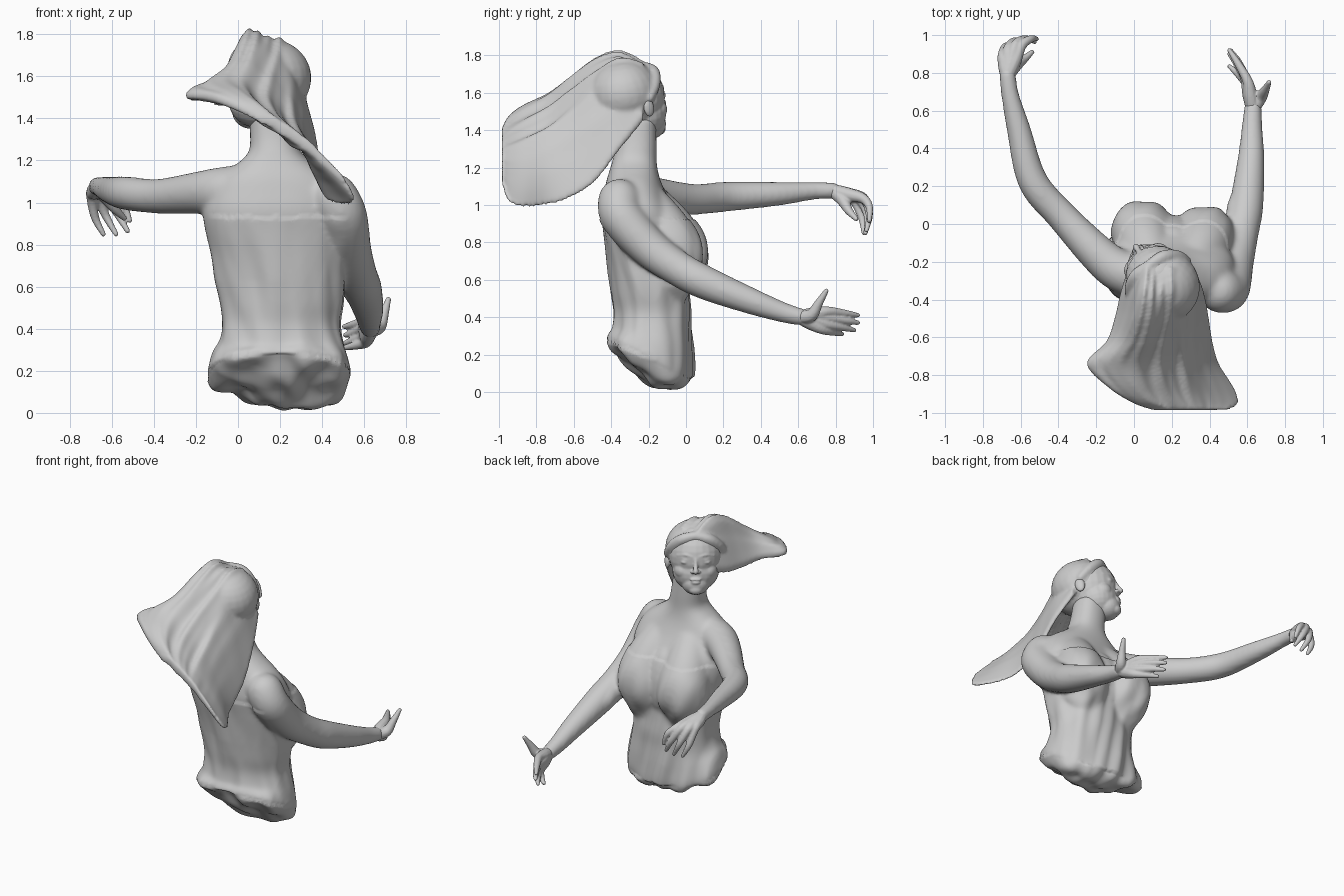
import bpy, bmesh, math
from mathutils import Vector, Matrix, noise

def spline(keys, n):
    """Catmull-Rom samples through equally long tuples."""
    out, m = [], len(keys) - 1
    for i in range(n + 1):
        t = i / n * m
        k = min(int(t), m - 1)
        t -= k
        a, b, c, d = (keys[min(max(k + j, 0), m)] for j in (-1, 0, 1, 2))
        out.append([0.5 * (2 * q + (r - p) * t + (2 * p - 5 * q + 4 * r - s) * t * t
                    + (3 * q - p - 3 * r + s) * t ** 3) for p, q, r, s in zip(a, b, c, d)])
    return out

def loft(bm, rings):
    vs = [[bm.verts.new(p) for p in r] for r in rings]
    n = len(vs[0])
    for a, b in zip(vs, vs[1:]):
        for i in range(n):
            j = (i + 1) % n
            bm.faces.new((a[i], a[j], b[j], b[i]))
    bm.faces.new(vs[0][::-1])
    bm.faces.new(vs[-1])

def ball(bm, c, r):
    bmesh.ops.create_uvsphere(bm, u_segments=24, v_segments=14, radius=1,
                              matrix=Matrix.Translation(c) @ Matrix.Diagonal((*r, 1)))

def tube(bm, keys, n=24, seg=20):
    """Round-ended limb through (x, y, z, radius) keys."""
    pts = spline(keys, n)
    side, rings = Vector((0.37, 0.21, 0.9)), []
    for i, p in enumerate(pts):
        t = (Vector(pts[min(i + 1, n)][:3]) - Vector(pts[max(i - 1, 0)][:3])).normalized()
        side = (side - t * side.dot(t)).normalized()
        up = t.cross(side)
        rings.append([Vector(p[:3]) + p[3] * (math.cos(a) * side + math.sin(a) * up)
                      for a in (math.tau * k / seg for k in range(seg))])
    loft(bm, rings)
    for p in (pts[0], pts[-1]):
        ball(bm, p[:3], (p[3] * 0.98,) * 3)

def finish(bm, name, voxel, smooth, matrix=None):
    """Fuse overlapping pieces into one smooth sculpted surface."""
    if matrix:
        bm.transform(matrix)
    bmesh.ops.recalc_face_normals(bm, faces=bm.faces)
    me = bpy.data.meshes.new(name)
    bm.to_mesh(me)
    bm.free()
    ob = bpy.data.objects.new(name, me)
    bpy.context.collection.objects.link(ob)
    bpy.context.view_layer.objects.active = ob
    ob.select_set(True)
    m = ob.modifiers.new("fuse", 'REMESH')
    m.mode, m.voxel_size, m.use_smooth_shade = 'VOXEL', voxel, True
    s = ob.modifiers.new("soften", 'SMOOTH')
    s.factor, s.iterations = 0.5, smooth
    for mod in ("fuse", "soften"):
        bpy.ops.object.modifier_apply(modifier=mod)
    ob.data.polygons.foreach_set("use_smooth", [True] * len(ob.data.polygons))
    ob.select_set(False)
    return ob

# Torso and neck: z, centre x, centre y, half width, half depth, tilt
bm = bmesh.new()
torso = [(.015, .28, -.12, .09, .06, 0), (.07, .25, -.14, .22, .13, -.3),
         (.17, .20, -.19, .335, .22, -.45), (.25, .20, -.19, .325, .22, -.25),
         (.33, .205, -.185, .295, .205, 0), (.42, .205, -.18, .275, .20, 0),
         (.52, .205, -.19, .28, .20, 0), (.62, .20, -.20, .295, .20, 0),
         (.74, .195, -.215, .315, .20, 0), (.86, .185, -.23, .34, .205, 0),
         (.96, .185, -.25, .35, .20, 0), (1.05, .19, -.27, .32, .17, 0),
         (1.12, .185, -.28, .27, .148, 0), (1.18, .18, -.28, .19, .13, 0),
         (1.24, .175, -.275, .125, .118, 0), (1.32, .165, -.265, .108, .108, 0),
         (1.46, .15, -.26, .10, .10, 0)]
rings = []
for z, cx, cy, rx, ry, tilt in spline(torso, 64):
    ring = []
    for k in range(48):
        c, s = math.cos(math.tau * k / 48), math.sin(math.tau * k / 48)
        dx, dy = (math.copysign(abs(v) ** 0.88, v) for v in (c, s))
        ring.append((cx + rx * dx, cy + ry * dy, z + tilt * ry * dy))
    rings.append(ring)
loft(bm, rings)
# Bust, flowing from the collarbone into the waist
tube(bm, [(.10, -.24, 1.04, .12), (.06, -.10, .86, .152), (.045, -.04, .72, .162),
          (.075, -.10, .56, .125), (.10, -.14, .42, .11)], 30, 28)
tube(bm, [(.30, -.25, 1.04, .12), (.36, -.125, .86, .15), (.375, -.07, .72, .16),
          (.34, -.11, .56, .125), (.31, -.14, .42, .11)], 30, 28)
ball(bm, (.205, -.11, .74), (.15, .145, .26))
# Arms
tube(bm, [(.02, -.28, 1.06, .12), (-.09, -.24, 1.055, .112), (-.2, -.15, 1.045, .1),
          (-.38, .04, 1.03, .083), (-.535, .225, 1.045, .08), (-.61, .5, 1.06, .064),
          (-.655, .68, 1.075, .048), (-.67, .79, 1.075, .045)], 40)
tube(bm, [(.455, -.355, 1.025, .117), (.50, -.34, .935, .115), (.53, -.20, .775, .105),
          (.565, -.05, .665, .095), (.595, .1, .585, .091), (.62, .35, .485, .071),
          (.625, .52, .425, .055), (.63, .62, .40, .047)], 40)
body = finish(bm, "body", .013, 14)

# Gown folds, neckline edge and broken underside
bm = bmesh.new()
bm.from_mesh(body.data)
for v in bm.verts:
    x, y, z = v.co
    n = v.normal.copy()
    mask = max(0, min(1, (.34 - abs(x - .19)) / .05)) * (y < .16)
    hem = .93 - .05 * max(0, y + .2)
    shift = Vector((0, 0, 0))
    if z < hem:
        f = noise.noise(Vector((x * 11 + z * 2, y * 11, z * 2.2)))
        shift += n * mask * (.006 + .024 * f * min(1, (hem - z) / .3))
    if z < .3 and n.z < -.25:
        shift += n * .03 * noise.noise(Vector((x, y, z)) * 5.5)
    v.co += shift
bm.to_mesh(body.data)
bm.free()

# Hands: every finger starts at the wrist so that the fans fuse into palms
def hand(name, wrist, fingers, thumb):
    bm = bmesh.new()
    for knuckle, mid, tip in fingers:
        palm = [(a + b) / 2 for a, b in zip(wrist, knuckle)]
        tube(bm, [(*wrist, .038), (*palm, .038), (*knuckle, .027), (*mid, .020), (*tip, .012)], 20, 12)
    tube(bm, [(*wrist, .036), (*thumb[0], .034), (*thumb[1], .023), (*thumb[2], .013)], 20, 12)
    finish(bm, name, .006, 2)

hand("left_hand", (-.67, .785, 1.075),
     [((-.695, .895, 1.03), (-.68, .94, .93), (-.64, .95, .85)),
      ((-.665, .93, 1.03), (-.63, .97, .94), (-.58, .96, .85)),
      ((-.625, .95, 1.035), (-.575, .98, .95), (-.525, .965, .865)),
      ((-.595, .945, 1.035), (-.545, .98, .99), (-.515, .98, .915))],
     ((-.63, .835, 1.03), (-.585, .87, .97), (-.54, .91, .925)))
hand("right_hand", (.63, .61, .40),
     [((.60, .76, .43), (.55, .85, .42), (.505, .92, .41)),
      ((.59, .77, .395), (.55, .86, .38), (.51, .92, .37)),
      ((.595, .76, .36), (.55, .84, .345), (.505, .90, .33)),
      ((.605, .73, .335), (.555, .79, .32), (.505, .835, .31))],
     ((.67, .67, .41), (.695, .71, .475), (.715, .75, .54)))

# Head, modelled facing +y and then turned
turn = Matrix.Translation((.125, -.285, 1.55)) @ Matrix.Rotation(math.radians(35), 4, 'Z') \
    @ Matrix.Rotation(math.radians(12), 4, 'X')
bm = bmesh.new()
ball(bm, (0, 0, .03), (.172, .18, .19))
ball(bm, (0, .035, -.07), (.148, .135, .135))
ball(bm, (0, .085, -.14), (.09, .085, .08))
ball(bm, (0, .135, -.175), (.045, .035, .035))
tube(bm, [(0, .168, .035, .013), (0, .18, -.01, .014), (0, .194, -.048, .018)], 12, 14)
ball(bm, (0, .168, -.104), (.036, .014, .009))
ball(bm, (0, .165, -.124), (.030, .015, .011))
for s in (-1, 1):
    ball(bm, (s * .019, .176, -.054), (.013, .016, .010))
    ball(bm, (s * .066, .150, .004), (.028, .019, .011))
    tube(bm, [(s * .025, .170, .042, .009), (s * .065, .160, .052, .009), (s * .115, .127, .042, .007)], 12, 12)
    tube(bm, [(s * .034, .166, .010, .004), (s * .066, .163, .020, .005), (s * .1, .138, .006, .004)], 12, 10)
    ball(bm, (s * .075, .085, -.06), (.06, .065, .06))
    ball(bm, (s * .178, -.025, -.025), (.018, .032, .05))
finish(bm, "head", .0065, 3, turn)

# Hair cap with swept fringe rolls
bm = bmesh.new()
ball(bm, (0, -.045, .055), (.192, .195, .182))
for s in (-1, 1):
    tube(bm, [(s * .005, .115, .165, .03), (s * .085, .105, .14, .036),
              (s * .148, .055, .085, .034), (s * .178, -.01, .025, .026)], 20, 14)
bm.transform(turn)
# Windblown hair: y, left x z, crown x z, right x z, thickness
flow = [(-.23, -.03, 1.54, .14, 1.72, .32, 1.48, .15), (-.36, -.07, 1.50, .14, 1.77, .37, 1.31, .18),
        (-.49, -.10, 1.49, .14, 1.71, .395, 1.14, .18), (-.62, -.145, 1.50, .13, 1.60, .415, 1.05, .12),
        (-.74, -.25, 1.51, .13, 1.49, .45, 1.01, .07), (-.87, -.13, 1.50, .17, 1.41, .53, 1.0, .045),
        (-.95, .00, 1.45, .22, 1.36, .55, 1.03, .03), (-.985, .10, 1.39, .27, 1.32, .50, 1.12, .01)]
rings, N = [], 56
for y, lx, lz, mx, mz, rx, rz, th in spline(flow, 50):
    top, low = [], []
    for k in range(N + 1):
        u = k / N
        a, b, c = (1 - u) * (1 - 2 * u), 4 * u * (1 - u), u * (2 * u - 1)
        x, z = a * lx + b * mx + c * rx, a * lz + b * mz + c * rz
        edge = math.sin(math.pi * u) ** .5 if 0 < k < N else 0
        z += .05 * th / .18 * math.sin(math.tau * u) ** 2
        z += .032 * edge * noise.noise(Vector((u * 15 + .8 * math.sin(y * 5), y * 2, 0)))
        half = .012 + .012 * edge
        top.append((x, y, z + half))
        low.append((x, y, z - half - th * edge))
    rings.append(top + low[::-1])
loft(bm, rings)
finish(bm, "hair", .011, 5)
